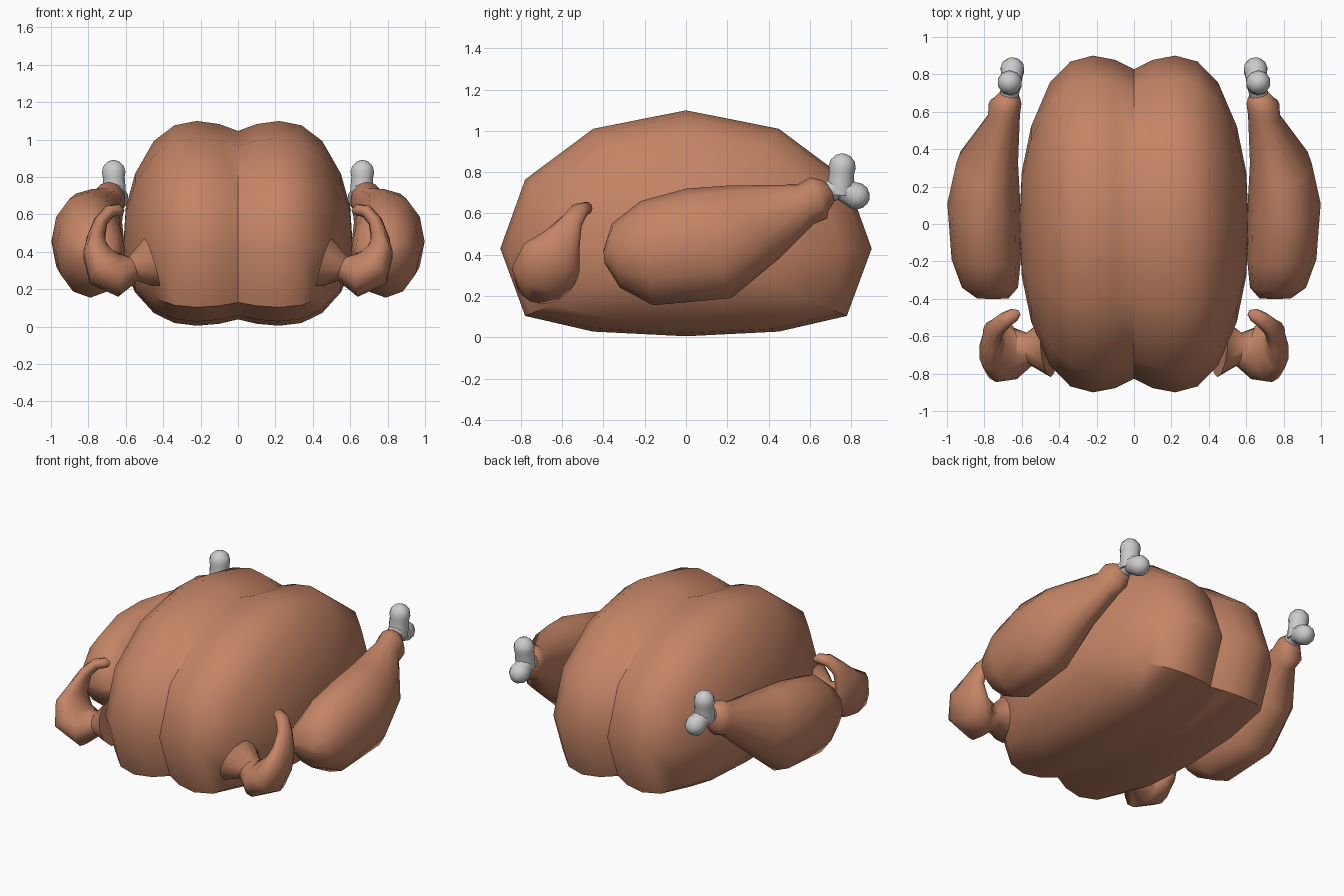
import bpy, bmesh, math
from mathutils import Vector

if "Cube" in bpy.data.objects:
    bpy.data.objects.remove(bpy.data.objects["Cube"])

skin = bpy.data.materials.new("roasted_skin")
skin.diffuse_color = (0.55, 0.23, 0.13, 1)
skin.use_nodes = True
skin.node_tree.nodes["Principled BSDF"].inputs["Base Color"].default_value = skin.diffuse_color


def loft(name, rings, mat=None, angle=60, mirror=True):
    """Skin a list of equal-length point rings and cap both ends."""
    bm = bmesh.new()
    loops = [[bm.verts.new(p) for p in r] for r in rings]
    n = len(loops[0])
    for a, b in zip(loops, loops[1:]):
        for i in range(n):
            j = (i + 1) % n
            bm.faces.new((a[i], a[j], b[j], b[i]))
    bm.faces.new(loops[0])
    bm.faces.new(loops[-1])
    return finish(name, bm, mat, angle, mirror)


def finish(name, bm, mat, angle, mirror):
    bmesh.ops.recalc_face_normals(bm, faces=bm.faces)
    me = bpy.data.meshes.new(name)
    bm.to_mesh(me)
    bm.free()
    ob = bpy.data.objects.new(name, me)
    bpy.context.collection.objects.link(ob)
    if mat:
        me.materials.append(mat)
    bpy.ops.object.select_all(action='DESELECT')
    ob.select_set(True)
    bpy.context.view_layer.objects.active = ob
    bpy.ops.object.shade_smooth_by_angle(angle=math.radians(angle))
    if mirror:
        ob.modifiers.new("mirror", 'MIRROR')
    return ob


def ellipse(c, u, v, n=12):
    c, u, v = Vector(c), Vector(u), Vector(v)
    return [c + u * math.cos(2 * math.pi * i / n) + v * math.sin(2 * math.pi * i / n)
            for i in range(n)]


# Body: twelve-sided slices along x, pinched at the middle, flattened below
outline = []
for i in range(12):
    a = math.radians(30 * i)
    s = math.sin(a)
    z = 0.67 * s if s >= 0 else -0.425 * abs(s) ** 0.38
    outline.append((0.9 * math.cos(a), z))
half = [(0.10, 0.975), (0.22, 1.0), (0.34, 0.965), (0.45, 0.84),
        (0.55, 0.58), (0.60, 0.31), (0.61, 0.08)]
profile = [(-x, r) for x, r in reversed(half)] + [(0, 0.92)] + half
loft("body", [[(x, y * r, 0.43 + z * r) for y, z in outline] for x, r in profile],
     skin, 42, False)

# Drumsticks: top (y, z), bottom (y, z), centre x, half width
leg = [((-0.40, 0.42), (-0.395, 0.36), 0.755, 0.085),
       ((-0.36, 0.55), (-0.32, 0.24), 0.77, 0.15),
       ((-0.22, 0.66), (-0.16, 0.155), 0.79, 0.185),
       ((0.00, 0.72), (0.22, 0.19), 0.803, 0.195),
       ((0.20, 0.735), (0.45, 0.38), 0.785, 0.165),
       ((0.54, 0.74), (0.62, 0.55), 0.695, 0.085),
       ((0.60, 0.775), (0.685, 0.575), 0.69, 0.088),
       ((0.65, 0.765), (0.69, 0.61), 0.68, 0.072),
       ((0.70, 0.74), (0.72, 0.66), 0.67, 0.045)]
rings = []
for t, b, cx, w in leg:
    top, bot = Vector((cx, *t)), Vector((cx, *b))
    rings.append(ellipse((top + bot) / 2, (w, 0, 0), (top - bot) / 2))
loft("drumstick", rings, skin)

# Wings: centre, radius in the plane of the bend, radius front to back
wing = [((0.46, -0.66, 0.34), 0.14, 0.16), ((0.56, -0.67, 0.31), 0.07, 0.09),
        ((0.64, -0.69, 0.275), 0.115, 0.14), ((0.71, -0.685, 0.31), 0.115, 0.165),
        ((0.755, -0.65, 0.39), 0.075, 0.15), ((0.76, -0.60, 0.47), 0.05, 0.095),
        ((0.735, -0.555, 0.56), 0.038, 0.055), ((0.69, -0.515, 0.615), 0.035, 0.045),
        ((0.64, -0.485, 0.625), 0.032, 0.036), ((0.615, -0.475, 0.615), 0.014, 0.016)]
pts = [Vector(w[0]) for w in wing]
rings = []
for i, (c, ru, rv) in enumerate(wing):
    t = (pts[min(i + 1, len(pts) - 1)] - pts[max(i - 1, 0)]).normalized()
    v = Vector((0, 1, 0))
    v = (v - t * v.dot(t)).normalized()
    rings.append(ellipse(c, t.cross(v) * ru, v * rv))
loft("wing", rings, skin)


# Bone ends: capsules with a narrow root and a rounded knob
def knob(name, start, end, r0, r1):
    start, end = Vector(start), Vector(end)
    d = (end - start).normalized()
    u = d.cross(Vector((1, 0, 0))).normalized()
    v = d.cross(u)
    stations = [(start, r0), (start.lerp(end, 0.5), (r0 + r1) / 2)]
    stations += [(end + d * r1 * math.sin(a), r1 * math.cos(a))
                 for a in (-0.4, 0, 0.5, 1.0, 1.4)]
    loft(name, [ellipse(c, u * r, v * r, 10) for c, r in stations])


knob("bone_shaft", (0.67, 0.66, 0.69), (0.66, 0.74, 0.725), 0.045, 0.058)
knob("bone_upper_knob", (0.66, 0.745, 0.69), (0.665, 0.757, 0.825), 0.06, 0.066)
knob("bone_lower_knob", (0.66, 0.73, 0.73), (0.65, 0.825, 0.685), 0.05, 0.066)
